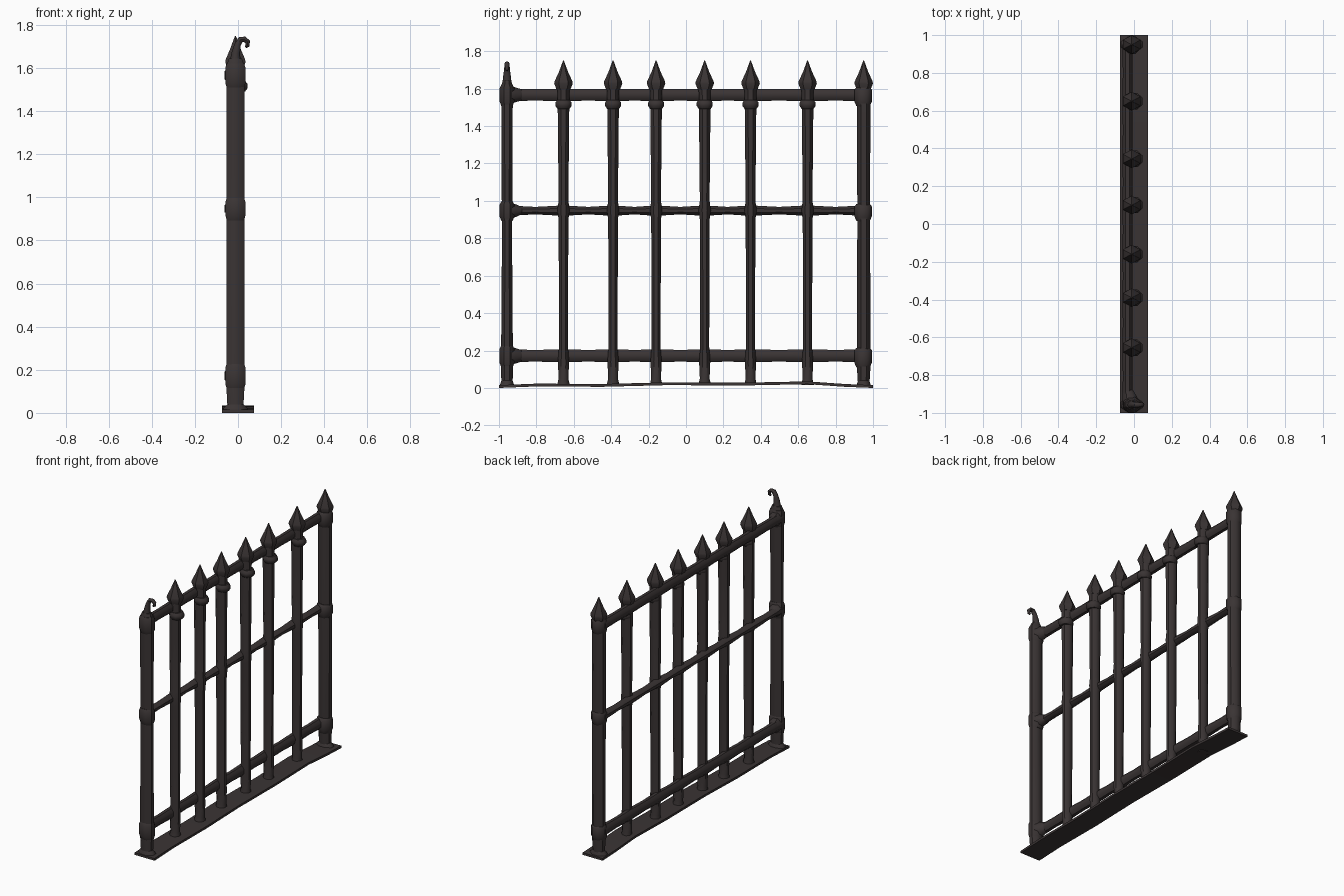
import bpy, bmesh, math
from mathutils import Vector

cube = bpy.data.objects.get("Cube")
if cube:
    bpy.data.objects.remove(cube, do_unlink=True)

iron = bpy.data.materials.new("dark iron")
iron.use_nodes = True
COLOUR = (0.042, 0.034, 0.034, 1)
iron.diffuse_color = COLOUR
bsdf = iron.node_tree.nodes["Principled BSDF"]
bsdf.inputs["Base Color"].default_value = COLOUR
bsdf.inputs["Roughness"].default_value = 0.8


def finish(name, bm, smooth=True):
    bmesh.ops.recalc_face_normals(bm, faces=bm.faces)
    mesh = bpy.data.meshes.new(name)
    bm.to_mesh(mesh)
    bm.free()
    mesh.materials.append(iron)
    obj = bpy.data.objects.new(name, mesh)
    bpy.context.collection.objects.link(obj)
    if smooth:
        bpy.ops.object.select_all(action='DESELECT')
        obj.select_set(True)
        bpy.context.view_layer.objects.active = obj
        bpy.ops.object.shade_smooth_by_angle(angle=math.radians(46))
    return obj


def loft(name, rings, u, v, sides=8, smooth=True):
    """Skin a closed tube through rings of (centre, radius along u, radius along v)."""
    bm = bmesh.new()
    loops = []
    for centre, ru, rv in rings:
        loop = []
        for i in range(sides):
            a = 2 * math.pi * (i + 0.5) / sides
            k = 1 / math.cos(math.pi / sides)
            p = Vector(centre) + Vector(u) * ru * k * math.cos(a) + Vector(v) * rv * k * math.sin(a)
            loop.append(bm.verts.new(p))
        loops.append(loop)
    for a, b in zip(loops, loops[1:]):
        for i in range(sides):
            j = (i + 1) % sides
            bm.faces.new((a[i], a[j], b[j], b[i]))
    bm.faces.new(loops[0])
    bm.faces.new(loops[-1])
    return finish(name, bm, smooth)


X, Y, Z = (1, 0, 0), (0, 1, 0), (0, 0, 1)
BAR_X, RAIL_X = -0.012, -0.034
END_BACK, END_FRONT = 0.95, -0.957
BARS = [-0.655, -0.39, -0.16, 0.1, 0.345, 0.65]


def upright(name, y, rings, x=BAR_X, sides=8):
    return loft(name, [((x, y, z), rx, ry) for z, rx, ry in rings], X, Y, sides)


# Thin, gently wavy base plate
bm = bmesh.new()
profile = [(-1, 0.006), (-0.8, 0.014), (-0.45, 0.012), (-0.1, 0.021),
           (0.3, 0.019), (0.65, 0.026), (0.85, 0.012), (1, 0.006)]
outline = [(y, z + 0.009) for y, z in profile] + [(y, z - 0.006) for y, z in reversed(profile)]
face = bm.faces.new([bm.verts.new((-0.075, y, z)) for y, z in outline])
ext = bmesh.ops.extrude_face_region(bm, geom=[face])
bmesh.ops.translate(bm, vec=(0.15, 0, 0), verts=[g for g in ext["geom"] if isinstance(g, bmesh.types.BMVert)])
finish("base_plate", bm)


def spear(y):
    upright("spear_tip", y, [(1.595, 0.036, 0.032), (1.628, 0.047, 0.043), (1.64, 0.045, 0.041),
                             (1.69, 0.024, 0.021), (1.75, 0.002, 0.002)], sides=6)


# Inner bars with feet, collars and spear tips
for y in BARS:
    upright("inner_bar", y, [(0.015, 0.034, 0.034), (0.05, 0.029, 0.026), (0.14, 0.032, 0.03),
                             (0.22, 0.03, 0.024), (0.9, 0.032, 0.026), (0.95, 0.035, 0.033),
                             (1.0, 0.032, 0.026), (1.4, 0.035, 0.03), (1.6, 0.036, 0.032)])
    upright("collar", y, [(1.492, 0.034, 0.032), (1.508, 0.045, 0.043),
                          (1.525, 0.045, 0.043), (1.54, 0.034, 0.034)], x=0.0)
    spear(y)

# End posts
upright("back_post", END_BACK, [(0.01, 0.036, 0.03), (0.12, 0.04, 0.037), (0.9, 0.042, 0.034),
                                (1.55, 0.042, 0.036), (1.61, 0.04, 0.034)])
spear(END_BACK)
upright("front_post", END_FRONT, [(0.01, 0.036, 0.03), (0.12, 0.042, 0.032), (0.8, 0.042, 0.027),
                                  (1.55, 0.042, 0.031), (1.61, 0.042, 0.033), (1.645, 0.03, 0.022)])

# Flat feet of the end posts
for y in (END_BACK, END_FRONT):
    upright("post_foot", y, [(0.004, 0.06, 0.04), (0.022, 0.055, 0.036), (0.04, 0.038, 0.03)])

# Curled hook replacing the spear on the front post
path = [(-0.014, 1.62, 0.026), (-0.01, 1.67, 0.02), (-0.002, 1.708, 0.015), (0.012, 1.732, 0.014),
        (0.03, 1.734, 0.013), (0.044, 1.722, 0.012), (0.045, 1.704, 0.01), (0.034, 1.698, 0.006)]
bm_rings = []
for i, (x, z, r) in enumerate(path):
    a, b = path[max(i - 1, 0)], path[min(i + 1, len(path) - 1)]
    t = Vector((b[0] - a[0], 0, b[1] - a[1])).normalized()
    bm_rings.append((Vector((x, END_FRONT, z)), t.cross(Vector(Y)), r))
bm = bmesh.new()
prev = None
for centre, side, r in bm_rings:
    ring = [bm.verts.new(centre + side * r * math.cos(k * math.pi / 4)
                         + Vector(Y) * r * math.sin(k * math.pi / 4)) for k in range(8)]
    if prev:
        for k in range(8):
            bm.faces.new((prev[k], prev[(k + 1) % 8], ring[(k + 1) % 8], ring[k]))
    else:
        bm.faces.new(ring)
    prev = ring
bm.faces.new(prev)
finish("curled_hook", bm)

# Rails, swelling slightly where they meet each bar, and their end sockets
stations = [END_FRONT] + BARS + [END_BACK]
for name, z, thin, thick in (("bottom_rail", 0.172, 0.031, 0.035),
                             ("middle_rail", 0.948, 0.02, 0.028),
                             ("top_rail", 1.567, 0.031, 0.033)):
    rings = []
    for a, b in zip(stations, stations[1:]):
        rings += [((RAIL_X, a, z), 0.028, thick), ((RAIL_X, (a + b) / 2, z), 0.025, thin)]
    rings.append(((RAIL_X, END_BACK, z), 0.028, thick))
    loft(name, rings, X, Z)
    h = thick + 0.012
    upright("back_socket", END_BACK - 0.003, [(z - h - 0.015, 0.038, 0.036), (z - h + 0.01, 0.046, 0.047),
                                      (z + h - 0.018, 0.046, 0.047), (z + h - 0.005, 0.038, 0.036)])
    upright("front_socket", END_FRONT, [(z - h - 0.015, 0.04, 0.03), (z - h + 0.01, 0.047, 0.04),
                                        (z + h - 0.01, 0.047, 0.04), (z + h + 0.01, 0.04, 0.03)])
    loft("front_flare", [((-0.02, -0.93, z), 0.042, h), ((-0.024, -0.91, z), 0.038, h - 0.006),
                         ((RAIL_X, -0.875, z), 0.025, thin - 0.002)], X, Z)
